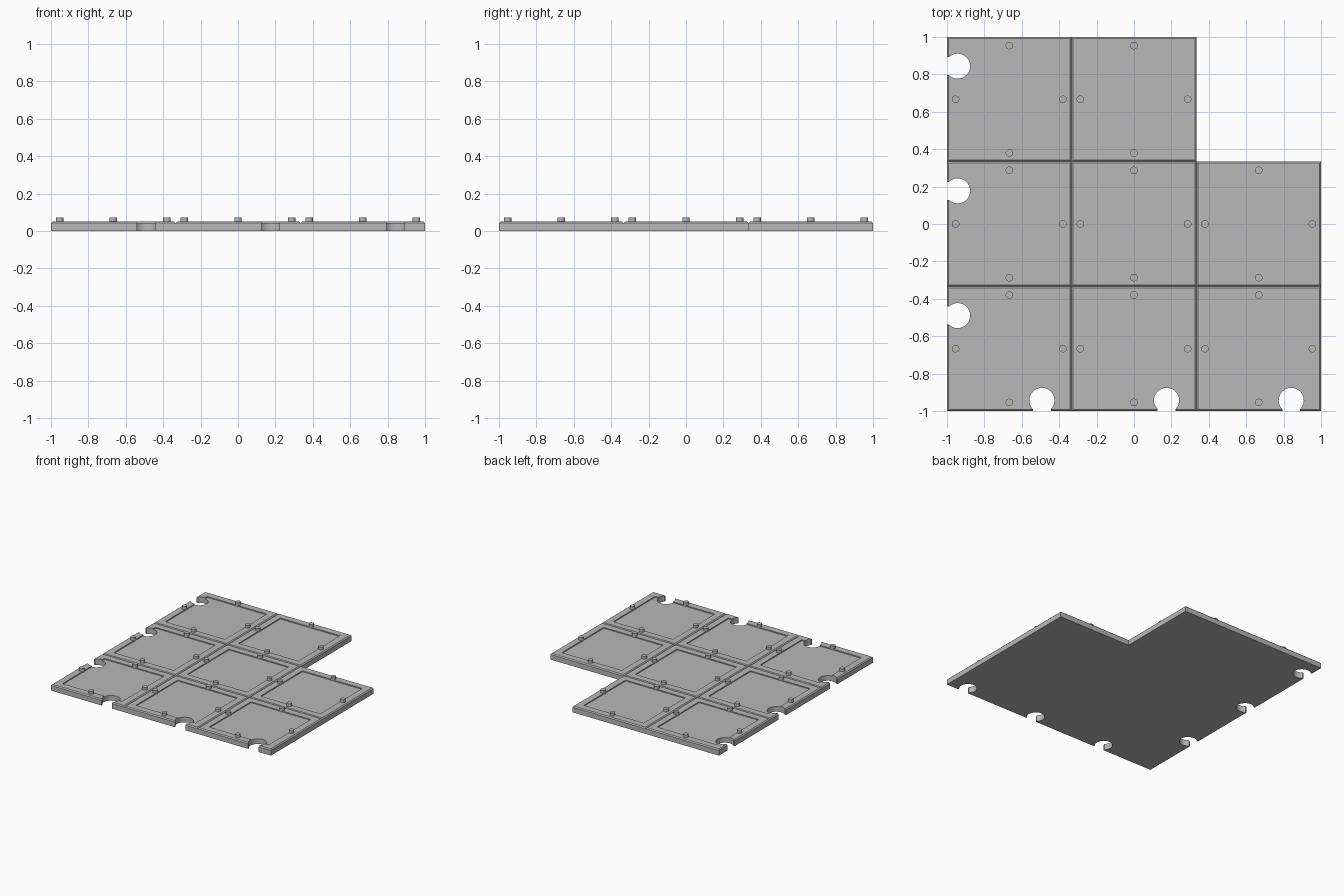
import bpy, bmesh, math
from mathutils import Matrix

cube = bpy.data.objects.get("Cube")
if cube:
    bpy.data.objects.remove(cube, do_unlink=True)

PITCH = 2 / 3            # tile spacing
HALF = PITCH / 2
TOP = 0.05               # slab thickness
BEVEL = 0.008            # chamfer on the upper tile edge
RIM = 0.062              # frame width around the sunken panel
SINK = 0.008             # panel depth

grey = bpy.data.materials.new("stone grey")
grey.use_nodes = True
color = (0.48, 0.48, 0.48, 1)
grey.diffuse_color = color
grey.node_tree.nodes["Principled BSDF"].inputs["Base Color"].default_value = color


def make_object(name, bm):
    bmesh.ops.recalc_face_normals(bm, faces=bm.faces)
    mesh = bpy.data.meshes.new(name)
    bm.to_mesh(mesh)
    bm.free()
    mesh.materials.append(grey)
    ob = bpy.data.objects.new(name, mesh)
    bpy.context.collection.objects.link(ob)
    return ob


def tile_mesh():
    """Square tile: walls, chamfer, rim, panel step."""
    bm = bmesh.new()
    profile = [(HALF, 0), (HALF, TOP - BEVEL), (HALF - BEVEL, TOP),
               (HALF - RIM, TOP), (HALF - RIM, TOP - SINK)]
    corners = [(-1, -1), (1, -1), (1, 1), (-1, 1)]
    rings = [[bm.verts.new((sx * r, sy * r, z)) for sx, sy in corners]
             for r, z in profile]
    for low, high in zip(rings, rings[1:]):
        for i in range(4):
            j = (i + 1) % 4
            bm.faces.new((low[i], low[j], high[j], high[i]))
    bm.faces.new(rings[0])
    bm.faces.new(rings[-1])
    return bm


def keyhole_cutter(x, y, turn):
    """Round socket with a straight neck opening towards -x before turning."""
    radius, neck = 0.067, 0.048
    start = math.pi - math.asin(neck / radius)
    steps = 32
    pts = [(-0.15, neck)]
    for i in range(steps + 1):
        a = start - 2 * start * i / steps
        pts.append((radius * math.cos(a), radius * math.sin(a)))
    pts.append((-0.15, -neck))
    bm = bmesh.new()
    base = bm.faces.new([bm.verts.new((px, py, -0.1)) for px, py in pts])
    ext = bmesh.ops.extrude_face_region(bm, geom=[base])
    bmesh.ops.translate(bm, vec=(0, 0, 0.3),
                        verts=[v for v in ext["geom"] if isinstance(v, bmesh.types.BMVert)])
    bm.transform(Matrix.Translation((x, y, 0)) @ Matrix.Rotation(turn, 4, "Z"))
    cutter = make_object("socket_cutter", bm)
    cutter.hide_render = True
    return cutter


def cut(ob, cutter):
    mod = ob.modifiers.new("socket", "BOOLEAN")
    mod.operation = "DIFFERENCE"
    mod.solver = "EXACT"
    mod.object = cutter
    bpy.context.view_layer.update()
    deps = bpy.context.evaluated_depsgraph_get()
    mesh = bpy.data.meshes.new_from_object(ob.evaluated_get(deps))
    ob.modifiers.clear()
    ob.data = mesh
    bpy.data.objects.remove(cutter, do_unlink=True)


parts = []
for row in range(3):
    for col in range(3):
        if row == 2 and col == 2:      # missing back corner
            continue
        cx, cy = (col - 1) * PITCH, (row - 1) * PITCH
        bm = tile_mesh()
        bm.transform(Matrix.Translation((cx, cy, 0)))
        tile = make_object(f"floor_tile_{row}_{col}", bm)

        # Connector sockets on the outer front and right edges
        if col == 0:
            cut(tile, keyhole_cutter(-0.943, cy + 0.177, 0))
        if row == 0:
            cut(tile, keyhole_cutter(cx + 0.174, -0.943, math.pi / 2))
        parts.append(tile)

        # Four round pegs, one at the middle of each side
        pegs = bmesh.new()
        for k in range(4):
            a = k * math.pi / 2
            spot = (cx + 0.287 * math.cos(a), cy + 0.287 * math.sin(a), 0.052)
            bmesh.ops.create_cone(pegs, cap_ends=True, segments=24, radius1=0.02,
                                  radius2=0.02, depth=0.042,
                                  matrix=Matrix.Translation(spot))
        parts.append(make_object(f"tile_pegs_{row}_{col}", pegs))

# Smooth round walls, keep edges crisp
bpy.ops.object.select_all(action="DESELECT")
for ob in parts:
    ob.select_set(True)
bpy.context.view_layer.objects.active = parts[0]
bpy.ops.object.shade_smooth_by_angle(angle=math.radians(30))
